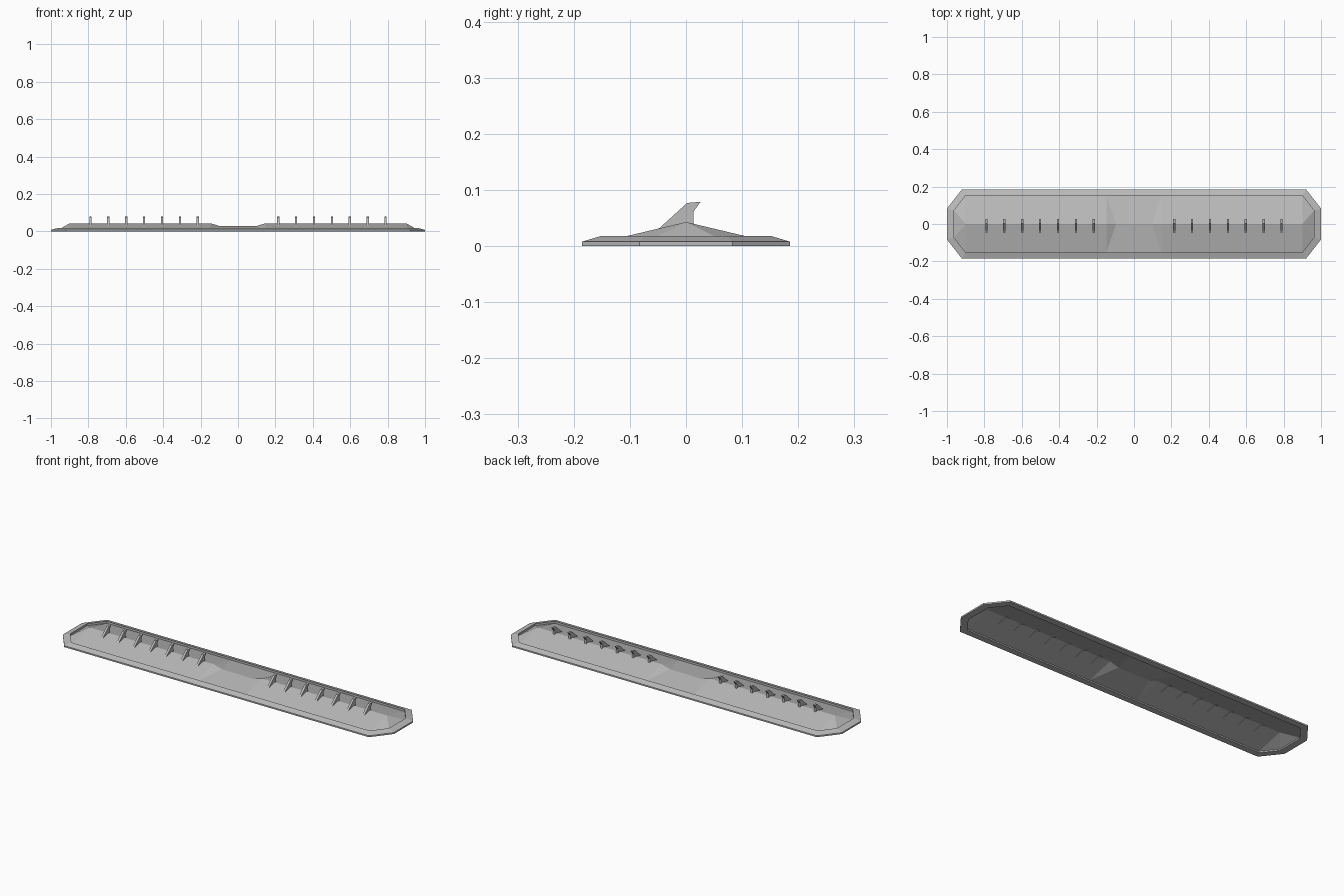
import bpy
import bmesh

cube = bpy.data.objects.get("Cube")
if cube:
    bpy.data.objects.remove(cube)

grey = bpy.data.materials.new("light grey")
grey.use_nodes = True
grey.diffuse_color = (0.5, 0.5, 0.5, 1)
grey.node_tree.nodes["Principled BSDF"].inputs["Base Color"].default_value = (0.5, 0.5, 0.5, 1)


def finish(name, bm, closed=True):
    if closed:
        bmesh.ops.recalc_face_normals(bm, faces=bm.faces)
    mesh = bpy.data.meshes.new(name)
    bm.to_mesh(mesh)
    bm.free()
    mesh.materials.append(grey)
    obj = bpy.data.objects.new(name, mesh)
    bpy.context.collection.objects.link(obj)
    return obj


def octagon(end_x, end_y, side_x, side_y):
    """Chamfered rectangle, counter-clockwise."""
    quarter = [(end_x, end_y), (side_x, side_y)]
    half = quarter + [(-x, y) for x, y in reversed(quarter)]
    return half + [(-x, -y) for x, y in half]


# Rim: a closed octagonal ring with a sloping outer top
outer = octagon(1.0, 0.083, 0.92, 0.185)
inner = octagon(0.963, 0.072, 0.9, 0.152)
bm = bmesh.new()
rings = [[bm.verts.new((x, y, z)) for x, y in outline]
         for outline, z in ((outer, 0), (outer, 0.008), (inner, 0.018), (inner, 0))]
for k, ring in enumerate(rings):
    above = rings[(k + 1) % len(rings)]
    for i in range(8):
        j = (i + 1) % 8
        bm.faces.new((ring[i], ring[j], above[j], above[i]))
finish("rim", bm)

# Panel: thin hipped sheet with a lowered saddle in the middle
EDGE_Z = 0.007
bm = bmesh.new()


def half_panel(sx, sy):
    def vert(x, y, z):
        return bm.verts.new((sx * x, sy * y, z))

    end_mid = vert(0.963, 0, EDGE_Z)
    end = vert(0.963, 0.072, EDGE_Z)
    corner = vert(0.9, 0.152, EDGE_Z)
    break_edge = vert(0.147, 0.152, EDGE_Z)
    mid_edge = vert(0, 0.152, EDGE_Z)
    peak = vert(0.9, 0, 0.043)
    break_ridge = vert(0.147, 0, 0.043)
    dip = vert(0.096, 0, 0.028)
    mid = vert(0, 0, 0.028)
    for face in ((end_mid, end, peak), (end, corner, peak),
                 (corner, break_edge, break_ridge, peak),
                 (break_edge, dip, break_ridge),
                 (break_edge, mid_edge, mid, dip)):
        bm.faces.new(face if sx * sy > 0 else face[::-1])


for sx in (1, -1):
    for sy in (1, -1):
        half_panel(sx, sy)
bmesh.ops.remove_doubles(bm, verts=bm.verts, dist=0.0001)
bmesh.ops.dissolve_limit(bm, angle_limit=0.002, verts=bm.verts, edges=bm.edges)
finish("panel", bm, closed=False)

# Fins: swept-back blades along both halves of the ridge
FIN_PROFILE = [(-0.052, 0.028), (0.002, 0.077), (0.026, 0.079),
               (0.013, 0.061), (0.014, 0.037), (0, 0.040)]
FIN_WIDTH = 0.012
for side, label in ((1, "left"), (-1, "right")):
    for n in range(7):
        x = side * (0.215 + 0.0957 * n)
        bm = bmesh.new()
        base = bm.faces.new([bm.verts.new((x - FIN_WIDTH / 2, y, z)) for y, z in FIN_PROFILE])
        grown = bmesh.ops.extrude_face_region(bm, geom=[base], use_keep_orig=True)
        moved = [g for g in grown["geom"] if isinstance(g, bmesh.types.BMVert)]
        bmesh.ops.translate(bm, verts=moved, vec=(FIN_WIDTH, 0, 0))
        finish(f"fin_{label}_{n + 1}", bm)
